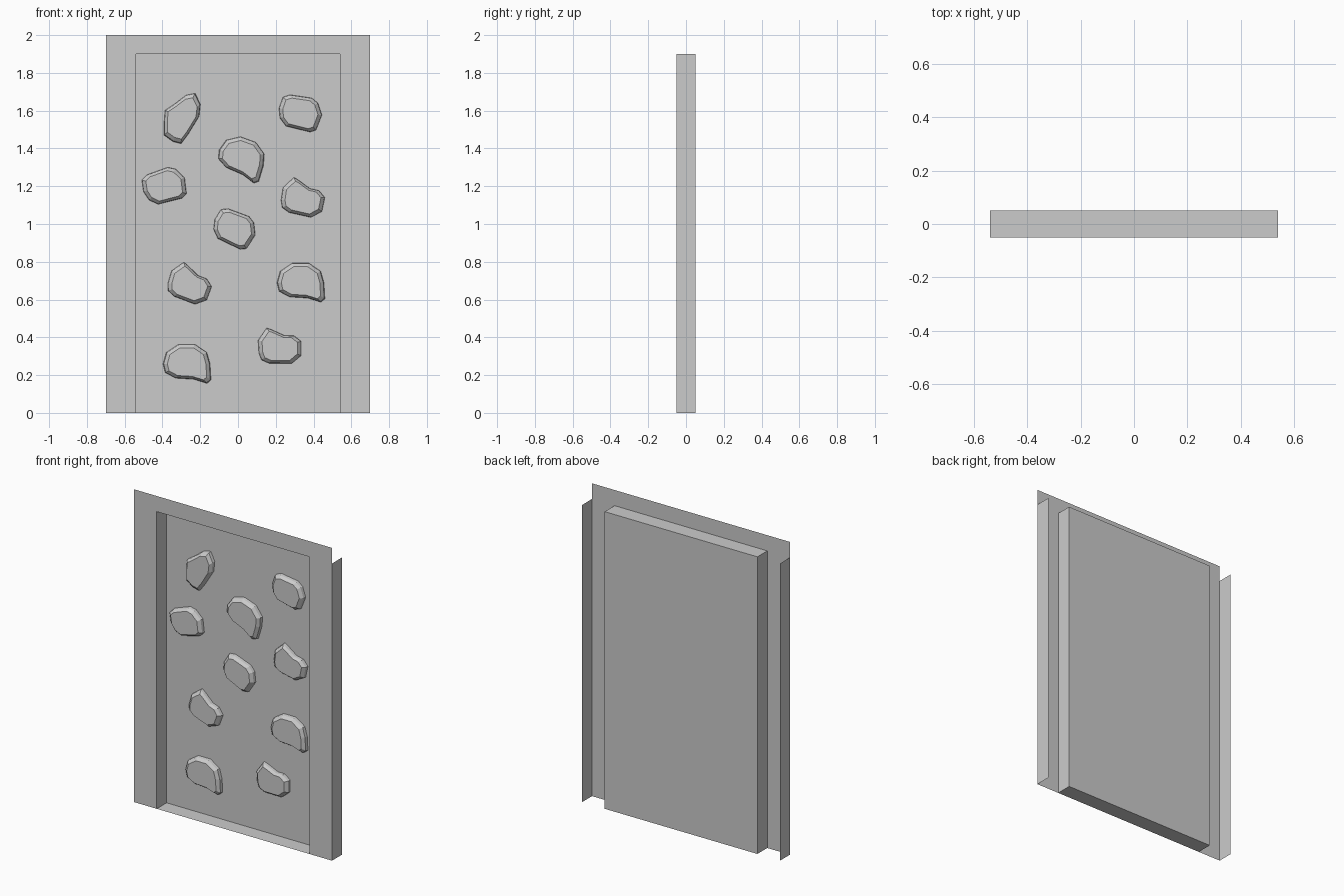
import bpy, math
from mathutils import Matrix, Vector

if "Cube" in bpy.data.objects:
    bpy.data.objects.remove(bpy.data.objects["Cube"])


def make(name, verts, faces):
    me = bpy.data.meshes.new(name)
    me.from_pydata(verts, [], faces)
    me.update()
    ob = bpy.data.objects.new(name, me)
    bpy.context.collection.objects.link(ob)
    return ob


W, H = 0.70, 2.0      # outer sheet half width and height
w, h = 0.54, 1.9      # recess half width and height
F, B = -0.05, 0.05    # front and back planes

# Front sheet framing the open recess
make("front_frame",
     [(x, F, z) for x, z in ((-W, 0), (-w, 0), (-w, h), (w, h),
                             (w, 0), (W, 0), (W, H), (-W, H))],
     [(0, 1, 2, 7), (7, 2, 3, 6), (3, 4, 5, 6)])

# Recess tray: back, floor, ceiling and both side walls, open at the front
make("recess_tray",
     [(x, y, z) for y in (F, B) for x, z in ((-w, 0), (w, 0), (w, h), (-w, h))],
     [(4, 5, 6, 7)] + [(i, (i + 1) % 4, (i + 1) % 4 + 4, i + 4) for i in range(4)])

# Outer side flaps
for s, side in ((-1, "left"), (1, "right")):
    make(side + "_flap",
         [(s * W, F, 0), (s * W, B, 0), (s * W, B, h), (s * W, F, h)],
         [(0, 1, 2, 3) if s > 0 else (3, 2, 1, 0)])

# Climbing hold outlines (x, z) in hundredths, clockwise seen from the front
ROUND_TIP = [(-12.7, 0), (-11, 6), (-4.5, 10.3), (4.2, 10.3), (10.5, 6), (12.2, 0),
             (12.7, -8.6), (10.6, -10.4), (3.7, -8.2), (-6, -7.6), (-11.6, -4.6)]
PEAKED = [(-11.6, -1), (-10.6, 5.8), (-4.8, 11.2), (-2.7, 10), (3.7, 5.3), (8.5, 4.2),
          (11.6, 0.5), (10, -6.9), (4.2, -10), (-7.4, -7.4), (-11, -4.8)]
BLOCK = [(-11.1, 2.6), (-9, 8.5), (-5.3, 9.7), (6.3, 8), (9.5, 5.3), (11.6, -1),
         (8.5, -9), (5.3, -10), (-7.4, -6.9), (-10.6, -2.6)]
LEAF = [(-9, 4.2), (-4.2, 7.4), (2.1, 12.2), (6.9, 13.2), (9.7, 7.4), (9, 1),
        (3.2, -8.5), (-0.5, -13.5), (-4.8, -12.4), (-9.5, -9), (-9.5, -2)]


def hold(name, outline, x, z, deg):
    rot = Matrix.Rotation(math.radians(deg), 2)
    pts = [rot @ Vector(p) / 100 for p in outline]
    n = len(pts)
    rings = ((1.0, B), (0.97, B - 0.018), (0.82, B - 0.035))
    verts = [(x + p.x * k, y, z + p.y * k) for k, y in rings for p in pts]
    faces = [(r * n + i, r * n + n + i, r * n + n + (i + 1) % n, r * n + (i + 1) % n)
             for r in range(2) for i in range(n)]
    faces.append(tuple(reversed(range(2 * n, 3 * n))))
    make(name, verts, faces)


for i, args in enumerate((
        (ROUND_TIP, 0.333, 0.69, 0), (ROUND_TIP, -0.27, 0.26, 0),
        (ROUND_TIP, 0.02, 1.35, -20),
        (PEAKED, 0.344, 1.135, 0), (PEAKED, -0.255, 0.68, -8),
        (PEAKED, 0.222, 0.35, 12),
        (BLOCK, 0.328, 1.587, 0), (BLOCK, -0.02, 0.975, -12),
        (BLOCK, -0.39, 1.20, 28),
        (LEAF, -0.296, 1.56, 0))):
    hold(f"climbing_hold_{i + 1}", *args)
